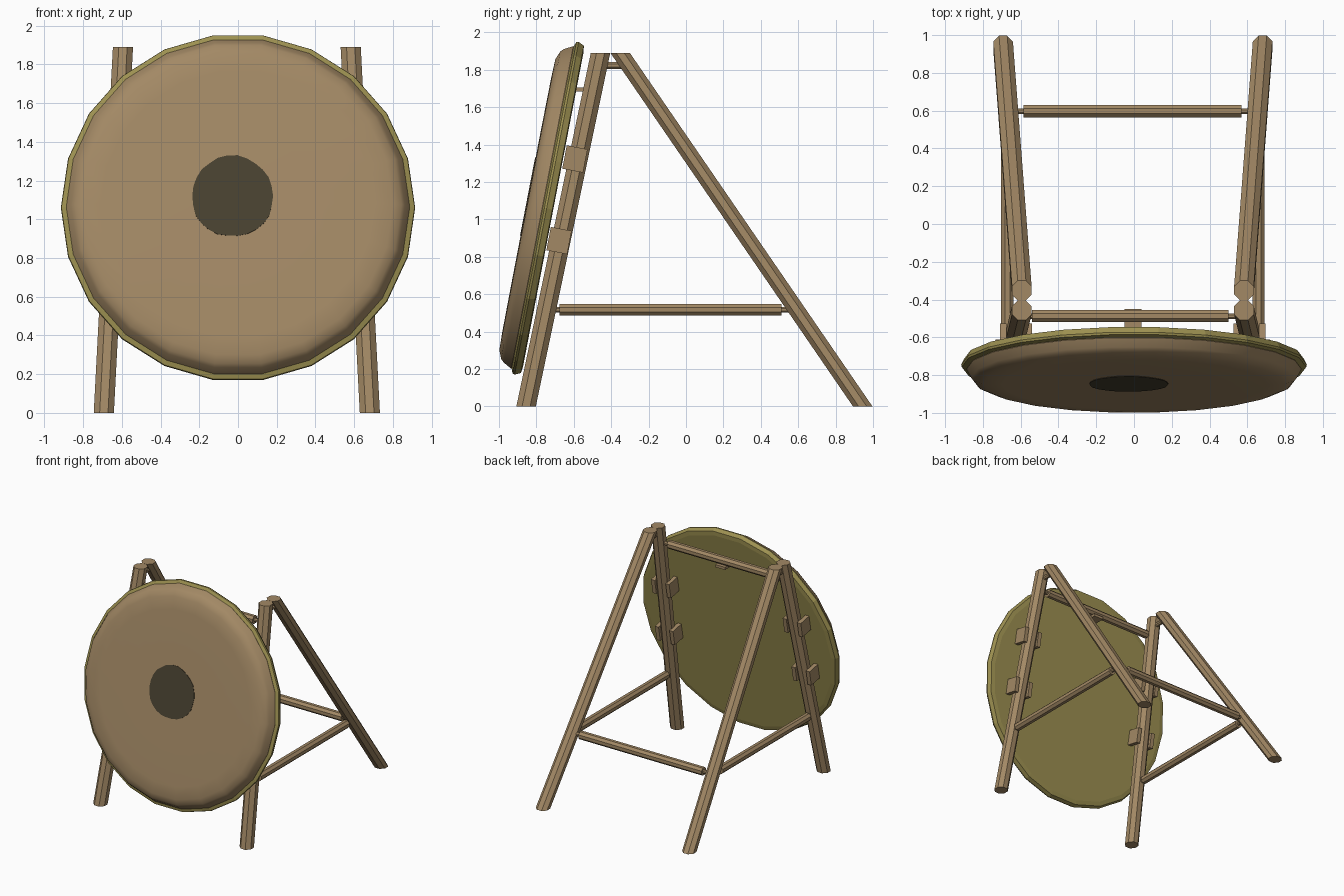
import bpy, bmesh, math, random
from mathutils import Matrix, Vector

if "Cube" in bpy.data.objects:
    bpy.data.objects.remove(bpy.data.objects["Cube"])

random.seed(4)
CX = -0.006                      # stand centre
TILT = math.radians(10.9)        # backward lean of the disc
DISC = Matrix.Translation((0, -0.747, 1.06)) @ Matrix.Rotation(math.pi / 2 - TILT, 4, 'X')


def material(name, col):
    m = bpy.data.materials.new(name)
    m.diffuse_color = (*col, 1)
    m.use_nodes = True
    m.node_tree.nodes["Principled BSDF"].inputs["Base Color"].default_value = m.diffuse_color
    return m


WOOD = material("wood", (0.365, 0.25, 0.13))
OLIVE = material("olive_rim", (0.335, 0.28, 0.082))
DARK = material("dark_spot", (0.066, 0.053, 0.03))


def finish(name, bm, mat, smooth=None):
    bmesh.ops.recalc_face_normals(bm, faces=bm.faces)
    me = bpy.data.meshes.new(name)
    bm.to_mesh(me)
    bm.free()
    me.materials.append(mat)
    ob = bpy.data.objects.new(name, me)
    bpy.context.collection.objects.link(ob)
    if smooth:
        bpy.ops.object.select_all(action='DESELECT')
        ob.select_set(True)
        bpy.context.view_layer.objects.active = ob
        bpy.ops.object.shade_smooth_by_angle(angle=math.radians(smooth))
    return ob


def loft(bm, rings):
    """Skin rings of points and cap both ends."""
    vs = [[bm.verts.new(p) for p in r] for r in rings]
    n = len(vs[0])
    for a, b in zip(vs, vs[1:]):
        for i in range(n):
            j = (i + 1) % n
            bm.faces.new((a[i], a[j], b[j], b[i]))
    bm.faces.new(vs[0])
    bm.faces.new(vs[-1])


def disc(name, profile, mat, sides=22, smooth=None):
    bm = bmesh.new()
    loft(bm, [[DISC @ Vector((r * math.cos(2 * math.pi * i / sides),
                              r * math.sin(2 * math.pi * i / sides), d))
               for i in range(sides)] for r, d in profile])
    return finish(name, bm, mat, smooth)


def octagon(rad):
    r = rad / math.cos(math.pi / 8)
    return [(r * math.cos(math.pi / 8 + i * math.pi / 4),
             r * math.sin(math.pi / 8 + i * math.pi / 4)) for i in range(8)]


def leg(name, bottom, top):
    # sheared octagonal post, cut level at both ends
    bm = bmesh.new()
    loft(bm, [[(c[0] + x, c[1] + y, c[2]) for x, y in octagon(0.052)] for c in (bottom, top)])
    return finish(name, bm, WOOD)


def bar(name, a, b, rad, shoulder=0.0, tenon=0.015):
    # octagonal rail with thin tenons at the ends
    a, b = Vector(a), Vector(b)
    ax = (b - a).normalized()
    up = Vector((0, 0, 1))
    side = ax.cross(up)
    stops = [(a, rad), (b, rad)]
    if shoulder:
        stops = [(a - ax * shoulder, tenon), (a, tenon)] + stops + [(b, tenon), (b + ax * shoulder, tenon)]
    bm = bmesh.new()
    loft(bm, [[c + side * u + up * v for u, v in octagon(r)] for c, r in stops])
    return finish(name, bm, WOOD)


def box(name, centre, size, tilt=0.0):
    bm = bmesh.new()
    bmesh.ops.create_cube(bm, size=1, matrix=Matrix.Translation(centre)
                          @ Matrix.Rotation(-tilt, 4, 'X') @ Matrix.Diagonal((*size, 1)))
    return finish(name, bm, WOOD)


# Target disc: olive backing rim and domed wooden face
disc("backing_rim", [(0.865, -0.038), (0.9, -0.033), (0.915, -0.002), (0.912, 0.01), (0.88, 0.022)], OLIVE)
disc("target_face", [(0.88, 0.0), (0.887, 0.022), (0.862, 0.068), (0.845, 0.085),
                     (0.8, 0.103), (0.7, 0.106), (0.4, 0.107)], WOOD, smooth=35)

# Hand-painted centre spot, a thin slightly wobbly plate
bm = bmesh.new()
edge = []
for i in range(26):
    a, r = 2 * math.pi * i / 26, 0.212 + random.uniform(-0.005, 0.005)
    edge.append((-0.028 + r * math.cos(a), 0.04 + r * math.sin(a)))
loft(bm, [[DISC @ Vector((x, y, d)) for x, y in edge] for d in (0.105, 0.110)])
finish("centre_spot", bm, DARK)

# Trestle: both sides
for s, tag in ((-1, "left"), (1, "right")):
    leg("front_leg_" + tag, (CX + s * 0.687, -0.855, 0), (CX + s * 0.588, -0.457, 1.89))
    leg("back_leg_" + tag, (CX + s * 0.687, 0.945, 0), (CX + s * 0.588, -0.352, 1.89))
    bar("side_brace_" + tag, (CX + s * 0.665, -0.675, 0.517), (CX + s * 0.665, 0.51, 0.517), 0.032, 0.06)
    bar("top_peg_" + tag, (CX + s * 0.59, -0.48, 1.823), (CX + s * 0.59, -0.32, 1.823), 0.018)
    # Blocks gripping each front leg behind the disc
    for level, y, z, x in (("upper", -0.594, 1.323, 0.618), ("lower", -0.679, 0.887, 0.641)):
        for k, where in ((-1, "inner"), (1, "outer")):
            box(f"{level}_{where}_block_{tag}", (CX + s * (x + k * 0.068), y, z),
                (0.034, 0.113, 0.127), TILT)

# Cross rails and the small hook block behind the disc
bar("back_brace", (-0.585, 0.597, 0.517), (0.57, 0.597, 0.517), 0.032, 0.06)
bar("top_brace", (-0.54, -0.488, 1.74), (0.5, -0.488, 1.74), 0.032, 0.06)
box("hook_block", (CX, -0.53, 1.694), (0.09, 0.16, 0.022))
